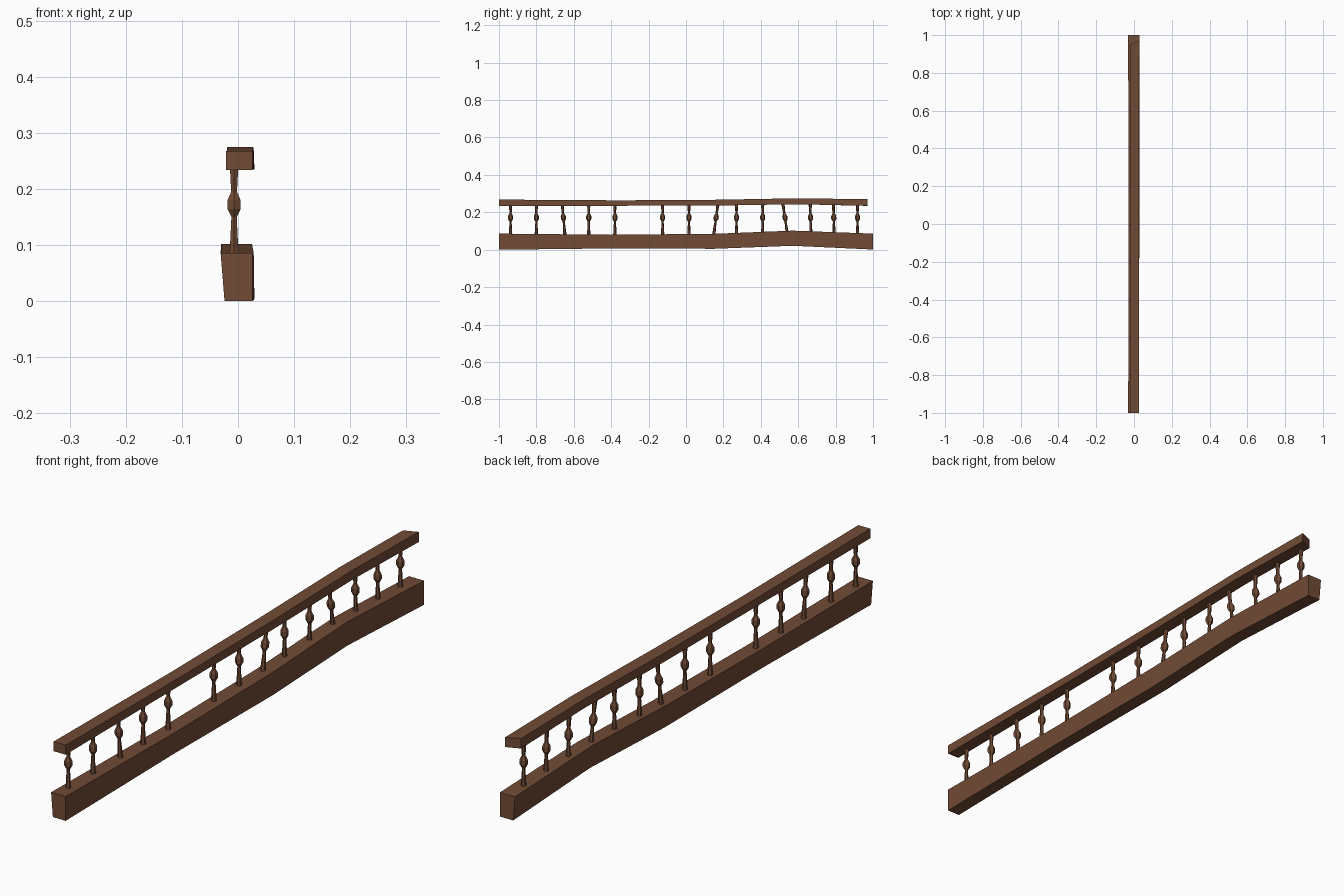
import bpy, bmesh, math

wood = bpy.data.materials.new("brown_wood")
wood.diffuse_color = (0.165, 0.070, 0.036, 1)


def finish(bm, name):
    bmesh.ops.recalc_face_normals(bm, faces=bm.faces)
    me = bpy.data.meshes.new(name)
    bm.to_mesh(me)
    bm.free()
    me.materials.append(wood)
    ob = bpy.data.objects.new(name, me)
    bpy.context.collection.objects.link(ob)
    return ob


def loft(bm, rings):
    """Skin a list of point rings and cap both ends."""
    loops = [[bm.verts.new(p) for p in r] for r in rings]
    n = len(loops[0])
    for a, b in zip(loops, loops[1:]):
        for i in range(n):
            j = (i + 1) % n
            bm.faces.new((a[i], a[j], b[j], b[i]))
    bm.faces.new(loops[0])
    bm.faces.new(loops[-1])


def beam(name, sections):
    """Section: y, bottom z, top z, left x (bottom, top), right x (bottom, top), end slant."""
    bm = bmesh.new()
    loft(bm, [[(lb, y - s, z0), (rb, y, z0), (rt, y, z1), (lt, y - s, z1)]
              for y, z0, z1, lb, lt, rb, rt, s in sections])
    return finish(bm, name)


# Sagging, uneven bottom beam
beam("bottom_beam", [
    (-1.00, 0.000, 0.086, -0.024, -0.031, 0.026, 0.026, 0),
    (-0.40, 0.007, 0.080, -0.022, -0.029, 0.027, 0.027, 0),
    (0.15, 0.005, 0.085, -0.022, -0.029, 0.029, 0.028, 0),
    (0.57, 0.021, 0.102, -0.022, -0.030, 0.029, 0.025, 0),
    (1.00, 0.001, 0.086, -0.024, -0.031, 0.028, 0.028, 0)])

# Handrail, with a slightly skewed far end
beam("top_rail", [
    (-1.00, 0.234, 0.268, -0.021, -0.021, 0.026, 0.026, 0),
    (-0.35, 0.235, 0.264, -0.020, -0.020, 0.026, 0.026, 0),
    (0.15, 0.236, 0.267, -0.020, -0.020, 0.028, 0.027, 0),
    (0.60, 0.243, 0.275, -0.020, -0.020, 0.029, 0.027, 0),
    (0.97, 0.235, 0.270, -0.020, -0.020, 0.029, 0.028, 0.02)])

# Turned balusters: (y, lean from bottom to top); one is missing near the middle
balusters = [(-0.938, 0), (-0.80, 0), (-0.655, -0.014), (-0.52, 0), (-0.38, 0),
             (-0.125, 0), (0.016, 0), (0.16, 0.022), (0.27, 0), (0.41, 0),
             (0.53, -0.024), (0.666, -0.004), (0.79, -0.004), (0.917, 0)]
# Profile: radius, height
profile = [(0.0095, 0.078), (0.0055, 0.150), (0.0135, 0.164), (0.0135, 0.180),
           (0.0060, 0.195), (0.0090, 0.246)]

for k, (y, lean) in enumerate(balusters):
    bm = bmesh.new()
    rings = []
    for r, z in profile:
        cy = y + lean * (z - 0.165) / 0.16
        rings.append([(-0.007 + r * math.sin(i * math.pi / 3),
                       cy + r * math.cos(i * math.pi / 3), z) for i in range(6)])
    loft(bm, rings)
    finish(bm, "baluster_%02d" % (k + 1))
